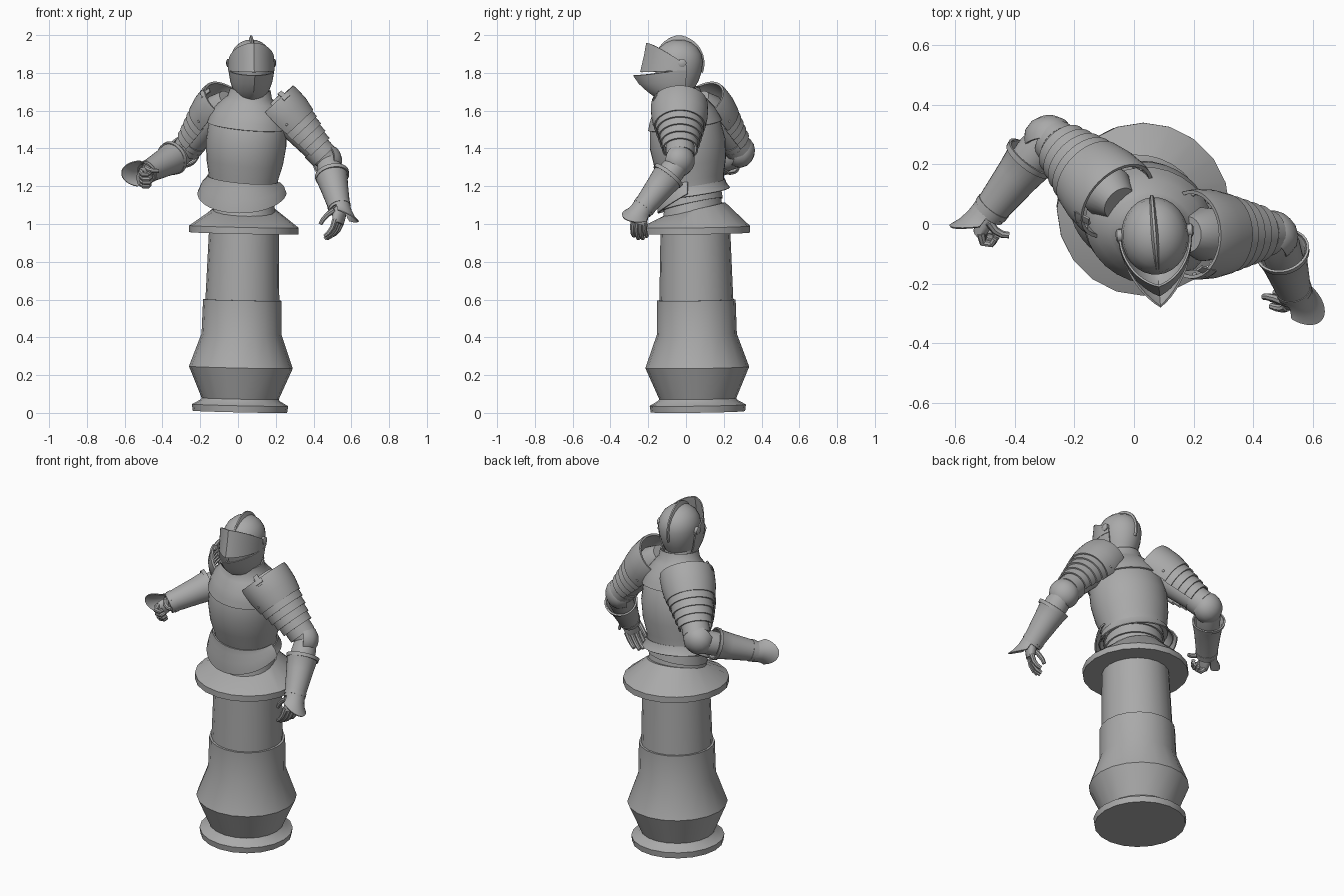
import bpy, bmesh
from math import sin, cos, radians
from mathutils import Vector, Matrix

old = bpy.data.objects.get("Cube")
if old:
    bpy.data.objects.remove(old, do_unlink=True)

steel = bpy.data.materials.new("grey steel")
steel.use_nodes = True
steel.diffuse_color = (0.4, 0.4, 0.4, 1)
steel.node_tree.nodes["Principled BSDF"].inputs["Base Color"].default_value = (0.4, 0.4, 0.4, 1)
parts = []


def add(name, data):
    ob = bpy.data.objects.new(name, data)
    bpy.context.scene.collection.objects.link(ob)
    data.materials.append(steel)
    parts.append(ob)
    return ob


def frame(o, d, n):
    """Matrix whose z runs along d and whose x leans towards n."""
    z = Vector(d).normalized()
    x = Vector(n)
    x = (x - z * x.dot(z)).normalized()
    m = Matrix((x, z.cross(x), z)).transposed().to_4x4()
    m.translation = Vector(o)
    return m


def grid(name, rows, wrap=False, cap=False, thick=0):
    """Skin a list of point rows."""
    bm = bmesh.new()
    vs = [[bm.verts.new(p) for p in r] for r in rows]
    n = len(vs[0])
    for a, b in zip(vs, vs[1:]):
        for i in range(n if wrap else n - 1):
            j = (i + 1) % n
            bm.faces.new((a[i], a[j], b[j], b[i]))
    if cap:
        bm.faces.new(vs[0])
        bm.faces.new(vs[-1])
    bmesh.ops.remove_doubles(bm, verts=bm.verts, dist=1e-5)
    bmesh.ops.recalc_face_normals(bm, faces=bm.faces)
    me = bpy.data.meshes.new(name)
    bm.to_mesh(me)
    bm.free()
    ob = add(name, me)
    if thick:
        mod = ob.modifiers.new("Thickness", "SOLIDIFY")
        mod.thickness, mod.offset = thick, 0


def shell(name, m, rings, arc=360, seg=28, thick=0, cap=False, point=0):
    """Rings are (height, radius x, radius y, shift x, slope); arc centres on x."""
    full = arc == 360
    rows = []
    for k, ring in enumerate(rings):
        t, rx, ry, ox, slope = (tuple(ring) + (0, 0, 0))[:5] if len(ring) > 2 else (*ring, ring[1], 0, 0)
        row = []
        for i in range(seg if full else seg + 1):
            a = radians(arc) * (i / seg - 0.5)
            drop = point * (1 - cos(a)) * k / (len(rings) - 1)
            row.append(m @ Vector((ox + rx * cos(a), ry * sin(a), t + slope * rx * cos(a) - drop)))
        rows.append(row)
    grid(name, rows, full, cap, thick)


def ball(name, p, r):
    me = bpy.data.meshes.new(name)
    bm = bmesh.new()
    bmesh.ops.create_uvsphere(bm, u_segments=12, v_segments=8, radius=r)
    bm.to_mesh(me)
    bm.free()
    add(name, me).location = p


# Turned pedestal
base = frame((0.01, 0.063, 0.006), (0.022, -0.014, 1), (0, -1, 0))
shell("pedestal_foot", base, [(0, .25), (.035, .255), (.06, .21), (.075, .2)], seg=20, cap=True)
shell("pedestal_body", base, [(.06, .2), (.235, .275), (.41, .212), (.592, .208), (.592, .195)], seg=20, cap=True)
shell("pedestal_column", base, [(.58, .196), (.95, .185)], seg=20, cap=True)
shell("pedestal_collar", base, [(.945, .18), (.945, .29), (.98, .29), (1.075, .16, .16, 0, -.2)], seg=20, cap=True)

# Abdomen bands rising towards the back
waist = frame((0.03, 0.035, 0), (0, 0, 1), (-.3, -1, 0))
for i in range(3):
    z = 1.05 + i * .055
    shell(f"waist_band_{i + 1}", waist, [(z, .155, .165, 0, -.22), (z + .065, .145, .155, 0, -.22)], thick=.008)
shell("abdomen", waist, [(1.05, .14, .15, 0, -.2), (1.27, .14, .15, 0, -.2)], cap=True)

# Torso armour
body = frame((0.025, 0.04, 1.2), (0.08, -0.14, 1), (-.34, -1, 0))
shell("cuirass", body, [(0, .16, .183), (.05, .168, .187), (.13, .19, .205), (.23, .2, .215), (.32, .187, .21),
                        (.39, .16, .19), (.44, .125, .15), (.48, .1, .11)], seg=36, cap=True)
shell("waist_flange", body, [(.015, .164, .188), (-.01, .17, .193), (-.035, .185, .208)], thick=.007)
shell("front_skirt", body, [(.04, .172, .19), (0, .178, .198), (-.05, .192, .218), (-.12, .2, .235)], 205,
      thick=.008, point=-.085)
shell("gorget", body, [(.325, .192, .214), (.36, .18, .205), (.40, .162, .188), (.45, .126, .142),
                       (.475, .108, .116), (.52, .1, .104)], thick=.008)
shell("neck", body, [(.44, .09), (.56, .075)], cap=True)

# Helmet
head = frame((0.07, -0.04, 0), (0, 0, 1), (.08, -1, 0))
shell("helmet_skull", head, [(1.65, .07, .062, .02), (1.7, .085, .074, .01), (1.76, .108, .094), (1.81, .124, .108),
                             (1.86, .13, .113), (1.9, .122, .107), (1.935, .1, .088), (1.96, .068, .06),
                             (1.973, .035, .03), (1.977, 0, 0)])
comb = []
for i in range(19):
    a = radians(30 + i * 9.5)
    edge = .15 - .022 * max(0, cos(a)) - .012 * max(0, -cos(a))
    comb.append([head @ Vector((r * cos(a), y, 1.85 + r * sin(a)))
                 for y, r in ((-.018, .108), (-.004, edge), (.004, edge), (.018, .108))])
grid("helmet_comb", comb, wrap=True, cap=True)


def face_plate(name, rows, seg=24):
    """Rows are (height, rise at the front, radius, half width, length of the point)."""
    out = []
    for z, rise, r, w, k in rows:
        row = []
        for i in range(seg + 1):
            u = 2 * i / seg - 1
            a = radians(105) * u
            row.append(head @ Vector((r * cos(a) + k * (1 - abs(u)) ** 1.5, w * sin(a), z + rise * cos(a))))
        out.append(row)
    grid(name, out, thick=.007)


face_plate("visor", [(1.812, -.008, .13, .12, .07), (1.84, .05, .13, .12, .05), (1.865, .093, .13, .118, .038)])
face_plate("chin_guard", [(1.815, -.028, .13, .118, .108), (1.755, -.012, .122, .108, .085),
                          (1.71, -.005, .105, .092, .06), (1.675, 0, .085, .076, .04), (1.655, 0, .06, .055, .02)])
for side, s in (("left", 1), ("right", -1)):
    pivot = frame(head @ Vector((-.01, s * .11, 1.852)), head.to_3x3() @ Vector((0, s, 0)), (0, 0, 1))
    shell(f"{side}_visor_pivot", pivot, [(0, .022), (.016, .022), (.021, .013)], seg=14, cap=True)


def arm(side, A, E, W, hand_dir, back, flare, curl, thumb, size):
    A, E, W = Vector(A), Vector(E), Vector(W)
    # Shoulder plates around the upper arm
    up = frame(A, E - A, (0, 0, 1))
    L = (E - A).length
    shell(f"{side}_shoulder_plate", up, [(-.005, .132, .142), (.02, .136, .146), (.09, .135, .143), (.16, .122, .13)],
          240, thick=.012)
    for i in range(4):
        t, r = .145 + .043 * i, .117 - .01 * i
        shell(f"{side}_shoulder_lame_{i + 1}", up, [(t, r, r * 1.06), (t + .055, r - .002, r * 1.05)], 245, thick=.008)
    shell(f"{side}_upper_arm", up, [(-.02, .06), (.05, .09), (.2, .08), (.33, .07), (L - .05, .066), (L, .06)], cap=True)
    for i in (0, 1):
        t = L - .095 + .03 * i
        shell(f"{side}_elbow_band_{i + 1}", up, [(t, .074), (t + .034, .073)], thick=.006)
    # Front strap with buckle, and rivets
    s = -1 if (up.to_3x3() @ Vector((0, 1, 0))).y > 0 else 1
    strap = frame(A, E - A, up.to_3x3() @ Vector((cos(1.1), s * sin(1.1), 0)))
    shell(f"{side}_shoulder_strap", strap, [(-.03, .128), (.03, .147)], 12, 4, .008)
    shell(f"{side}_strap_buckle", strap, [(.0, .143), (.02, .15)], 18, 4, .008)
    for s in (-1, 1):
        for k in range(3):
            ball(f"{side}_rivet", up @ Vector((.13 * cos(1.8), s * .139 * sin(1.8), .04 + .04 * k)), .008)
    # Elbow cup
    out = E - (A + W) / 2
    ball(f"{side}_elbow_joint", E, .06)
    shell(f"{side}_elbow_cup", frame(E, out, (0, 0, 1)),
          [(-.03, .078), (-.01, .08), (.02, .076), (.045, .057), (.06, .03), (.065, 0)], thick=.008)
    # Forearm and gauntlet cuff
    low = frame(E, W - E, back)
    L = (W - E).length
    shell(f"{side}_forearm", low, [(0, .058), (.07, .068), (.16, .064), (L, .042)], cap=True)
    shell(f"{side}_gauntlet_cuff", low, [(.1, .084, .084, .004), (.112, .08), (.18, .07), (L - .03, .055), (L, .054)],
          thick=.008)
    shell(f"{side}_cuff_rim", low, [(.095, .088, .088, .004), (.115, .085, .085, .004)], thick=.008)
    shell(f"{side}_wrist_band", low, [(L - .035, .059), (L - .015, .058)], thick=.006)
    # Flared plate over the back of the hand
    shell(f"{side}_hand_plate", frame(W, flare, back), [(-.02, .055), (.03, .055), (.075, .062), (.11, .076, .07)],
          165, 16, .006, point=.075)
    # Palm, fingers and thumb
    hand = frame(W, hand_dir, back)
    shell(f"{side}_palm", hand, [(-.04, .034), (0, .034, .04), (.035, .03, .048), (.075, .022, .046)], seg=16, cap=True)

    def finger(name, p, start, lengths, bend):
        path, ang = [Vector(p)], radians(start)
        for l in lengths:
            path.append(path[-1] + Vector((-sin(ang), 0, cos(ang))) * l * size)
            ang += radians(bend)
        cu = bpy.data.curves.new(name, "CURVE")
        cu.dimensions, cu.bevel_depth, cu.bevel_resolution, cu.use_fill_caps = "3D", .0145, 2, True
        sp = cu.splines.new("POLY")
        sp.points.add(len(path) - 1)
        for i, (q, pt) in enumerate(zip(path, sp.points)):
            pt.co = (*(hand @ q), 1)
            pt.radius = 1.05 - .1 * i
        add(name, cu)

    for i in range(4):
        k = (.9, 1, .97, .8)[i]
        finger(f"{side}_finger_{i + 1}", (0, thumb * (.036 - .024 * i), .06), curl * .5 + i * 3,
               (.045 * k, .034 * k, .027 * k), curl)
    finger(f"{side}_thumb", (-.01, thumb * .038, .01), 55, (.04, .032, .026), -15 if curl < 40 else 25)


arm("left", (.195, -.035, 1.635), (.475, -.03, 1.335), (.54, -.235, 1.075),
    (-.15, -.22, -.97), (.85, -.5, 0), (.22, -.52, -.72), 20, 1, 1.15)
arm("right", (-.06, .08, 1.645), (-.285, .295, 1.38), (-.49, .035, 1.27),
    (-.35, -.8, -.4), (-.8, .5, .2), (-.5, -.65, -.1), 68, -1, .9)

# Apply thickness and shade curved plates smoothly
bpy.ops.object.select_all(action="DESELECT")
for ob in parts:
    ob.select_set(True)
bpy.context.view_layer.objects.active = parts[0]
bpy.ops.object.convert(target="MESH")
bpy.ops.object.shade_smooth_by_angle(angle=radians(32))
